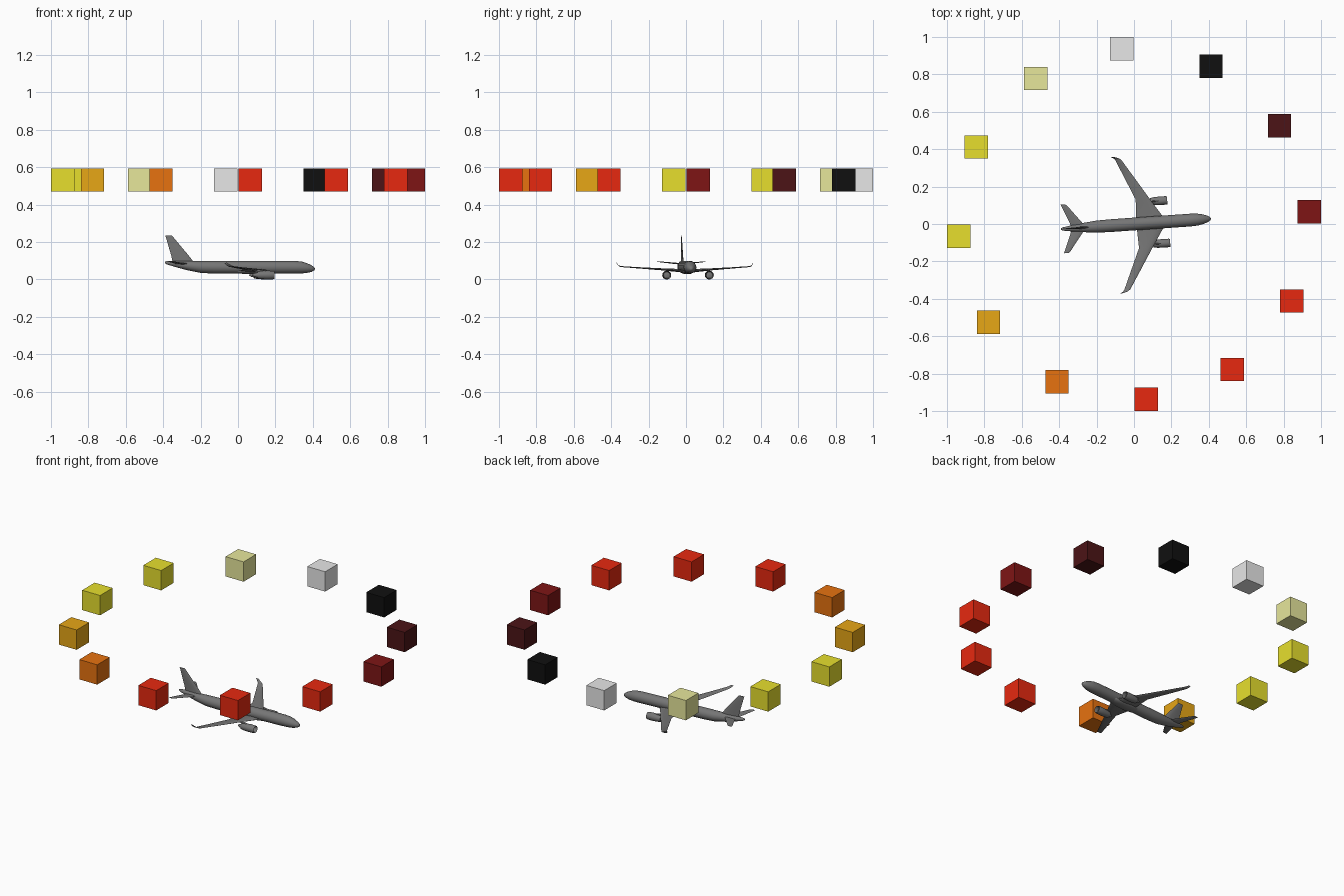
import bpy, bmesh, math
from mathutils import Matrix, Vector

if "Cube" in bpy.data.objects:
    bpy.data.objects.remove(bpy.data.objects["Cube"], do_unlink=True)

HEADING = Matrix.Rotation(math.radians(4), 4, 'Z')


def material(name, r, g, b):
    m = bpy.data.materials.new(name)
    m.use_nodes = True
    m.diffuse_color = (r, g, b, 1)
    m.node_tree.nodes["Principled BSDF"].inputs["Base Color"].default_value = (r, g, b, 1)
    return m


grey = material("aircraft grey", .18, .18, .18)
white = material("white", .8, .8, .8)
black = material("black", .005, .005, .005)
maroon = material("dark maroon", .072, .007, .008)
crimson = material("dark red", .21, .0075, .0075)
red = material("red", .8, .022, .005)
orange = material("orange", .8, .17, .005)
amber = material("amber", .8, .385, .008)
yellow = material("yellow", .8, .74, .027)
cream = material("pale yellow", .8, .8, .33)


def loft(name, rings, angle=40):
    """Skin a list of equal rings and cap both ends."""
    bm = bmesh.new()
    loops = [[bm.verts.new(p) for p in ring] for ring in rings]
    n = len(loops[0])
    for a, b in zip(loops, loops[1:]):
        for i in range(n):
            j = (i + 1) % n
            bm.faces.new((a[i], a[j], b[j], b[i]))
    bm.faces.new(loops[0])
    bm.faces.new(loops[-1])
    bmesh.ops.recalc_face_normals(bm, faces=bm.faces)
    bm.transform(HEADING)
    mesh = bpy.data.meshes.new(name)
    bm.to_mesh(mesh)
    bm.free()
    mesh.materials.append(grey)
    ob = bpy.data.objects.new(name, mesh)
    bpy.context.collection.objects.link(ob)
    bpy.ops.object.select_all(action='DESELECT')
    ob.select_set(True)
    bpy.context.view_layer.objects.active = ob
    bpy.ops.object.shade_smooth_by_angle(angle=math.radians(angle))
    return ob


def circle(x, y, z, ry, rz, n=20):
    return [Vector((x, y + ry * math.cos(t), z + rz * math.sin(t)))
            for t in (2 * math.pi * i / n for i in range(n))]


def airfoil(lead, trail, y, z, thick, upright=False):
    """Wing section between leading and trailing x; upright puts the thickness along y."""
    upper = [(0, 0), (.08, .6), (.3, 1), (.65, .7), (1, .08)]
    lower = [(u, -v) for u, v in reversed(upper[1:])]
    pts = []
    for u, v in upper + lower:
        x, h = lead + (trail - lead) * u, v * thick / 2
        pts.append(Vector((x, y + h, z)) if upright else Vector((x, y, z + h)))
    return pts


# Fuselage: x, centre height, radius
body = [(-.392, .091, .004), (-.38, .089, .009), (-.33, .082, .017), (-.27, .074, .025),
        (-.2, .067, .032), (-.13, .0655, .034), (.3, .0655, .034), (.34, .064, .032),
        (.37, .061, .026), (.395, .058, .017), (.408, .057, .009), (.412, .057, .002)]
loft("fuselage", [circle(x, 0, z, r, r) for x, z, r in body])

# Belly fairing at the wing roots
belly = [(-.04, .006), (0, .027), (.05, .036), (.12, .036), (.17, .027), (.2, .006)]
loft("belly_fairing", [circle(x, 0, .046, r, r * .5) for x, r in belly])

# Tail fin with a swept fillet at its base
loft("tail_fin", [airfoil(-.235, -.35, 0, .09, .013, True),
                  airfoil(-.262, -.357, 0, .125, .01, True),
                  airfoil(-.345, -.386, 0, .224, .006, True),
                  airfoil(-.354, -.389, 0, .234, .003, True)])

for side, s in (("left", 1), ("right", -1)):
    # Main wing, ending in an upturned winglet
    wing = [(.165, .012, 0, .046, .018), (.153, .014, .035, .047, .018),
            (.092, .018, .13, .054, .011), (.017, -.034, .25, .062, .007),
            (-.044, -.076, .347, .069, .005), (-.058, -.084, .357, .074, .004),
            (-.082, -.098, .365, .088, .003)]
    loft(side + "_wing", [airfoil(a, b, s * y, z, t) for a, b, y, z, t in wing])

    # Tailplane
    tailplane = [(-.26, -.336, 0, .083, .009), (-.275, -.341, .025, .085, .008),
                 (-.351, -.382, .124, .095, .004), (-.36, -.384, .13, .0955, .002)]
    loft(side + "_tailplane", [airfoil(a, b, s * y, z, t) for a, b, y, z, t in tailplane])

    # Engine nacelle: hollow intake, rounded lip, cowl and exhaust cone
    nacelle = [(.165, .004), (.162, .017), (.182, .0195), (.186, .021), (.18, .0225),
               (.15, .0235), (.115, .0215), (.095, .018), (.095, .013), (.08, .01), (.068, .002)]
    loft(side + "_engine", [circle(x, s * .114, .0235, r, r) for x, r in nacelle])

    # Pylon joining engine to wing
    loft(side + "_pylon", [airfoil(.165, .09, s * .114, .04, .007, True),
                           airfoil(.11, .05, s * .114, .054, .006, True)])

# Ring of twelve coloured cubes, anticlockwise from +x
ring = [crimson, maroon, black, white, cream, yellow,
        yellow, amber, orange, red, red, red]
for i, colour in enumerate(ring):
    t = math.radians(4 + 30 * i)
    bpy.ops.mesh.primitive_cube_add(
        size=.125, location=(.9385 * math.cos(t), .9385 * math.sin(t), .532))
    cube = bpy.context.object
    cube.name = f"ring_cube_{i + 1}"
    cube.data.materials.append(colour)
